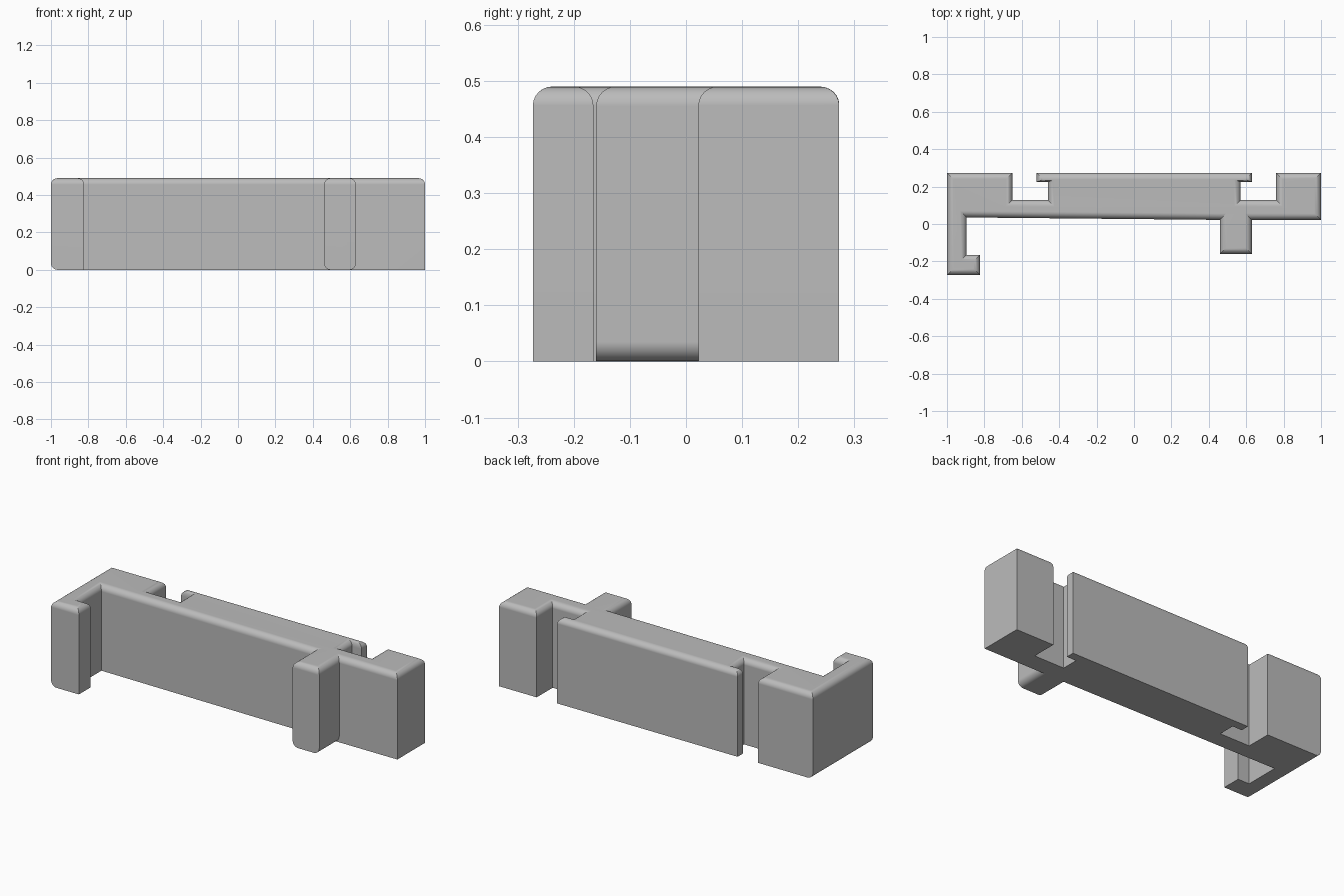
import bpy
import bmesh

cube = bpy.data.objects.get("Cube")
if cube:
    bpy.data.objects.remove(cube, do_unlink=True)

HEIGHT = 0.49
FILLET = 0.035

grey = bpy.data.materials.new("plain_grey")
grey.use_nodes = True
colour = (0.5, 0.5, 0.5, 1)
grey.diffuse_color = colour
grey.node_tree.nodes["Principled BSDF"].inputs["Base Color"].default_value = colour


def rounded_prism(name, outline, weight):
    """Extrude a plan outline upward and fillet the edges chosen by weight(mid, is_along_x)."""
    bm = bmesh.new()
    base = bm.faces.new([bm.verts.new((x, y, 0)) for x, y in outline])
    extruded = bmesh.ops.extrude_face_region(bm, geom=[base], use_keep_orig=True)
    for v in extruded["geom"]:
        if isinstance(v, bmesh.types.BMVert):
            v.co.z = HEIGHT
    bmesh.ops.recalc_face_normals(bm, faces=bm.faces)
    layer = bm.edges.layers.float.new("bevel_weight_edge")
    for e in bm.edges:
        a, b = e.verts[0].co, e.verts[1].co
        if abs(a.z - b.z) < 0.01:
            e[layer] = weight((a + b) / 2, abs(a.x - b.x) > abs(a.y - b.y))
    mesh = bpy.data.meshes.new(name)
    bm.to_mesh(mesh)
    bm.free()
    mesh.materials.append(grey)
    obj = bpy.data.objects.new(name, mesh)
    bpy.context.collection.objects.link(obj)
    bpy.ops.object.select_all(action="DESELECT")
    obj.select_set(True)
    bpy.context.view_layer.objects.active = obj

    bevel = obj.modifiers.new("fillet", "BEVEL")
    bevel.limit_method = "WEIGHT"
    bevel.width = FILLET
    bevel.segments = 6
    bevel.use_clamp_overlap = False
    bpy.ops.object.modifier_apply(modifier="fillet")
    bpy.ops.object.shade_smooth_by_angle(angle=0.5)
    normals = obj.modifiers.new("flat_normals", "WEIGHTED_NORMAL")
    normals.keep_sharp = True
    return obj


def body_weight(mid, along_x):
    if mid.z < 0.01:
        return 1 if mid.x < -0.99 else 0
    # The thin lips only have room for a small fillet underneath
    return 0.35 if along_x and abs(mid.y - 0.225) < 0.01 else 1


def block_weight(mid, along_x):
    if along_x:
        return 1 if mid.z > 0.01 and mid.y < 0 else 0
    return 1


# Wall with the hooked arm, the lipped panel and the two end blocks
body_outline = [
    (-1, -0.273), (-0.823, -0.273), (-0.823, -0.165), (-0.895, -0.165),
    (-0.895, 0.035), (0.46, 0.022), (1, 0.022), (1, 0.273),
    (0.76, 0.273), (0.76, 0.128), (0.57, 0.128), (0.57, 0.225),
    (0.63, 0.225), (0.63, 0.273), (-0.52, 0.273), (-0.52, 0.225),
    (-0.46, 0.225), (-0.46, 0.128), (-0.65, 0.128), (-0.65, 0.273), (-1, 0.273),
]
rounded_prism("wall_body", body_outline, body_weight)

# Stub standing out from the front
rounded_prism("front_stub", [(0.46, -0.16), (0.63, -0.16), (0.63, 0.06), (0.46, 0.06)],
              block_weight)
